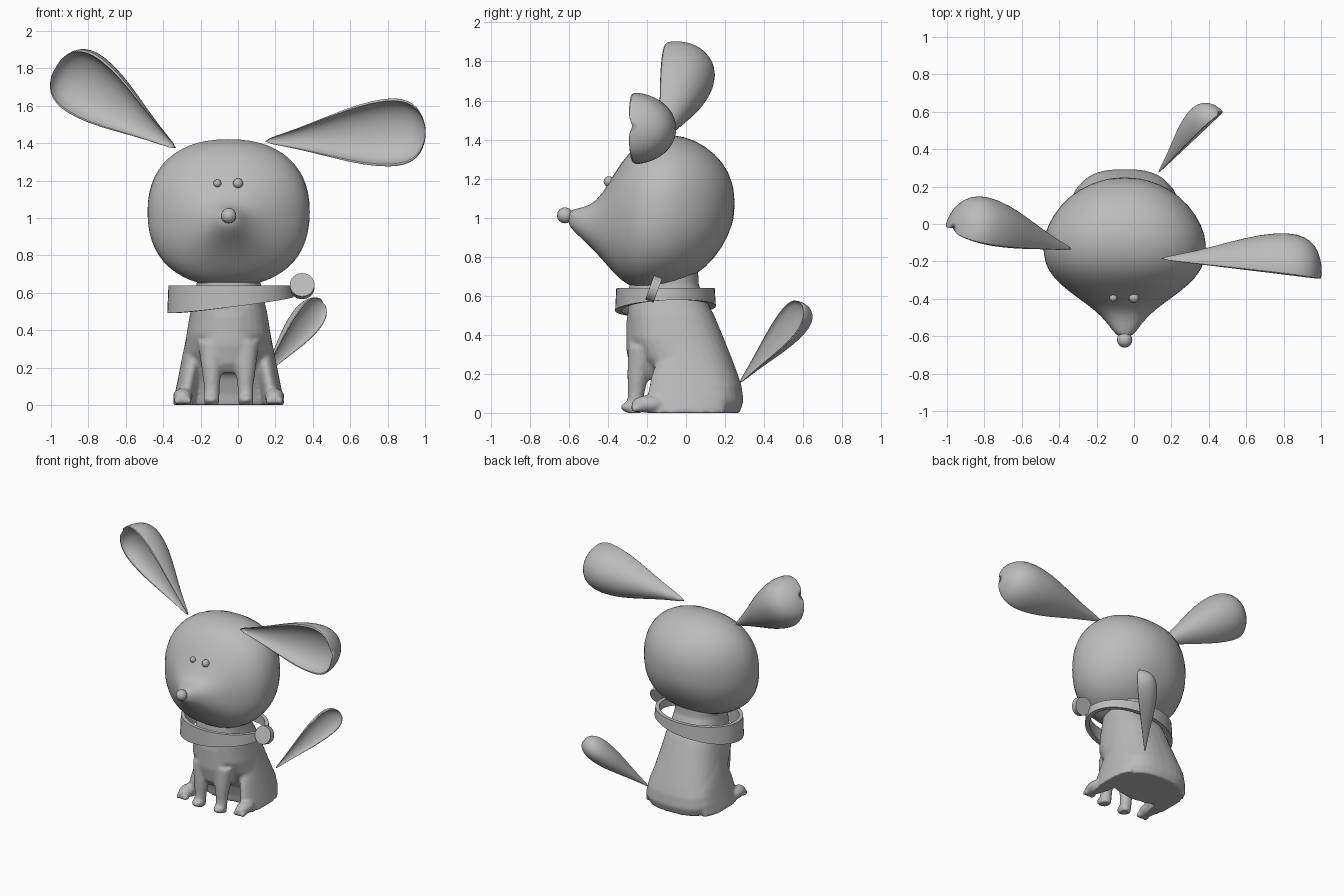
import bpy, bmesh, math
from mathutils import Vector, Matrix

cube = bpy.data.objects.get("Cube")
if cube:
    bpy.data.objects.remove(cube, do_unlink=True)

grey = bpy.data.materials.new("soft_grey")
grey.use_nodes = True
GREY = (0.5, 0.5, 0.5, 1)
grey.diffuse_color = GREY
grey.node_tree.nodes["Principled BSDF"].inputs["Base Color"].default_value = GREY

MID = -0.05  # centre line of head and body


def finish(name, bm, subdivide=0, sharp=40):
    bmesh.ops.recalc_face_normals(bm, faces=bm.faces)
    mesh = bpy.data.meshes.new(name)
    bm.to_mesh(mesh)
    bm.free()
    mesh.materials.append(grey)
    obj = bpy.data.objects.new(name, mesh)
    bpy.context.collection.objects.link(obj)
    bpy.ops.object.select_all(action="DESELECT")
    bpy.context.view_layer.objects.active = obj
    obj.select_set(True)
    bpy.ops.object.shade_smooth_by_angle(angle=math.radians(sharp))
    if subdivide:
        sub = obj.modifiers.new("Subdivision", "SUBSURF")
        sub.levels = sub.render_levels = subdivide
    return obj


def loft(bm, rings, closed=False):
    loops = [[bm.verts.new(p) for p in ring] for ring in rings]
    n = len(loops[0])
    pairs = list(zip(loops, loops[1:]))
    if closed:
        pairs.append((loops[-1], loops[0]))
    else:
        bm.faces.new(loops[0])
        bm.faces.new(loops[-1])
    for a, b in pairs:
        for i in range(n):
            j = (i + 1) % n
            bm.faces.new((a[i], a[j], b[j], b[i]))


def oval(centre, u, v, n=24, power=1.0):
    """Ring spanned by u and v; a power below one makes it boxier."""
    ring = []
    for i in range(n):
        a = math.tau * (i + 0.5) / n
        c, s = math.cos(a), math.sin(a)
        ring.append(Vector(centre) + Vector(u) * math.copysign(abs(c) ** power, c)
                    + Vector(v) * math.copysign(abs(s) ** power, s))
    return ring


def ball(bm, centre, size, segments=24):
    m = Matrix.Translation(centre) @ Matrix.Diagonal((*size, 1))
    bmesh.ops.create_uvsphere(bm, u_segments=segments, v_segments=segments // 2,
                              radius=1, matrix=m)


# Head: upright ovals from the back of the skull to the snout
# (y, half width, bottom, top)
head_sections = [
    (0.25, 0.06, 1.01, 1.13), (0.22, 0.18, 0.91, 1.24), (0.15, 0.30, 0.79, 1.33),
    (0.05, 0.385, 0.70, 1.40), (-0.06, 0.437, 0.65, 1.43), (-0.16, 0.44, 0.63, 1.42),
    (-0.25, 0.415, 0.63, 1.38), (-0.33, 0.34, 0.67, 1.29), (-0.40, 0.245, 0.75, 1.17),
    (-0.46, 0.16, 0.82, 1.08), (-0.53, 0.09, 0.89, 1.05), (-0.61, 0.04, 0.96, 1.04)]
bm = bmesh.new()
loft(bm, [oval((MID, y, (lo + hi) / 2), (w, 0, 0), (0, 0, (hi - lo) / 2), 28, 0.87)
          for y, w, lo, hi in head_sections])
finish("head", bm, 1, 80)

# Eyes and nose
for name, pos, r in (("right_eye", (-0.11, -0.395, 1.185), 0.021),
                     ("left_eye", (0.0, -0.395, 1.185), 0.027),
                     ("nose", (MID, -0.62, 1.012), 0.041)):
    bm = bmesh.new()
    ball(bm, pos, (r, r, r), 16)
    finish(name, bm)

# Body: level ovals from seat to neck, fused with chest, thighs, legs and paws
# (height, half width, front y, back y)
body_sections = [
    (0.0, 0.25, -0.09, 0.275), (0.06, 0.27, -0.10, 0.295), (0.14, 0.265, -0.13, 0.285),
    (0.20, 0.25, -0.17, 0.265), (0.28, 0.24, -0.24, 0.235), (0.38, 0.225, -0.295, 0.195),
    (0.50, 0.205, -0.30, 0.145), (0.60, 0.18, -0.295, 0.09), (0.66, 0.17, -0.29, 0.065),
    (0.80, 0.17, -0.24, 0.06)]
chest_sections = [(0.17, 0.10, -0.25, -0.10), (0.22, 0.135, -0.285, -0.05),
                  (0.32, 0.16, -0.305, 0.0), (0.48, 0.15, -0.305, 0.0)]
bm = bmesh.new()
for sections in (body_sections, chest_sections):
    loft(bm, [oval((MID, (f + b) / 2, z), (w, 0, 0), (0, (b - f) / 2, 0), 32, 0.8)
              for z, w, f, b in sections])
for side in (-1, 1):
    # Thigh and hind paw
    thigh = [(0.0, 0.0, 0.20), (0.08, 0.01, 0.21), (0.18, 0.01, 0.19),
             (0.27, 0.0, 0.15), (0.36, -0.02, 0.09)]
    loft(bm, [oval((MID + side * (0.24 - z * 0.2), y, z), (0.06, 0, 0), (0, d, 0))
              for z, y, d in thigh])
    ball(bm, (MID + side * 0.245, -0.19, 0.045), (0.053, 0.09, 0.045))
    # Front leg and paw
    leg = [(0.34, -0.22, 0.075), (0.20, -0.245, 0.055), (0.10, -0.255, 0.042),
           (0.0, -0.265, 0.04)]
    loft(bm, [oval((MID + side * 0.09, y, z), (r, 0, 0), (0, r, 0)) for z, y, r in leg])
    ball(bm, (MID + side * 0.092, -0.285, 0.03), (0.042, 0.05, 0.028))
    # Toes
    for k in (-1, 0, 1):
        ball(bm, (MID + side * 0.245 + k * 0.03, -0.255, 0.022), (0.018, 0.03, 0.02), 12)
body = finish("body", bm, 0, 80)
remesh = body.modifiers.new("Fuse", "REMESH")
remesh.mode = "VOXEL"
remesh.voxel_size = 0.011
remesh.use_smooth_shade = True
smooth = body.modifiers.new("Soften", "SMOOTH")
smooth.iterations = 4

# Collar: loose band whose lower edge dips to the front right
bm = bmesh.new()
rings = []
for i in range(48):
    a = math.tau * i / 48
    c, s = math.cos(a), math.sin(a)
    low = 0.535 + 0.042 * c + 0.012 * s
    rings.append([Vector((-0.04 + (0.335 - t) * c, -0.105 + (0.255 - t) * s, z))
                  for t, z in ((-0.003, low), (0.003, 0.64), (0.03, 0.64), (0.03, low))])
loft(bm, rings, closed=True)
finish("collar", bm)

# Round tag, leaning back
bm = bmesh.new()
place = Matrix.Translation((0.343, -0.165, 0.635)) @ Matrix.Rotation(math.radians(70), 4, "X")
bmesh.ops.create_cone(bm, cap_ends=True, segments=32, radius1=0.066, radius2=0.066,
                      depth=0.045, matrix=place)
finish("collar_tag", bm)


# Ears and tail: spoon shapes, hollow towards `facing`
def spoon(name, root, tip, facing, width, depth, hollow):
    root, along = Vector(root), Vector(tip) - Vector(root)
    axis = along.normalized()
    out = Vector(facing)
    out = (out - axis * out.dot(axis)).normalized()
    across = axis.cross(out)
    shape = [(0, 0.05), (0.2, 0.28), (0.42, 0.62), (0.6, 0.88), (0.77, 1), (0.87, 0.95),
             (0.94, 0.78), (0.98, 0.5), (1, 0.2)]
    rings = []
    for t, k in shape:
        arc = [math.pi * i / 12 for i in range(13)]
        section = [(math.cos(a), math.sin(a)) for a in arc]
        section += [(0.9 * math.cos(a), hollow * math.sin(a)) for a in reversed(arc)]
        rings.append([root + along * t + across * (width * k * u) - out * (depth * k * v)
                      for u, v in section])
    bm = bmesh.new()
    loft(bm, rings)
    finish(name, bm, 1, 60)


spoon("left_ear", (0.14, -0.19, 1.41), (1.0, -0.295, 1.47), (0, -1, 0), 0.19, 0.23, 0.5)
spoon("right_ear", (-0.33, -0.14, 1.37), (-0.975, -0.04, 1.81), (-0.2, -0.9, -0.25),
      0.19, 0.22, 0.5)
spoon("tail", (0.13, 0.27, 0.15), (0.46, 0.59, 0.55), (0.6, -0.6, 0.1), 0.09, 0.13, 0.3)
